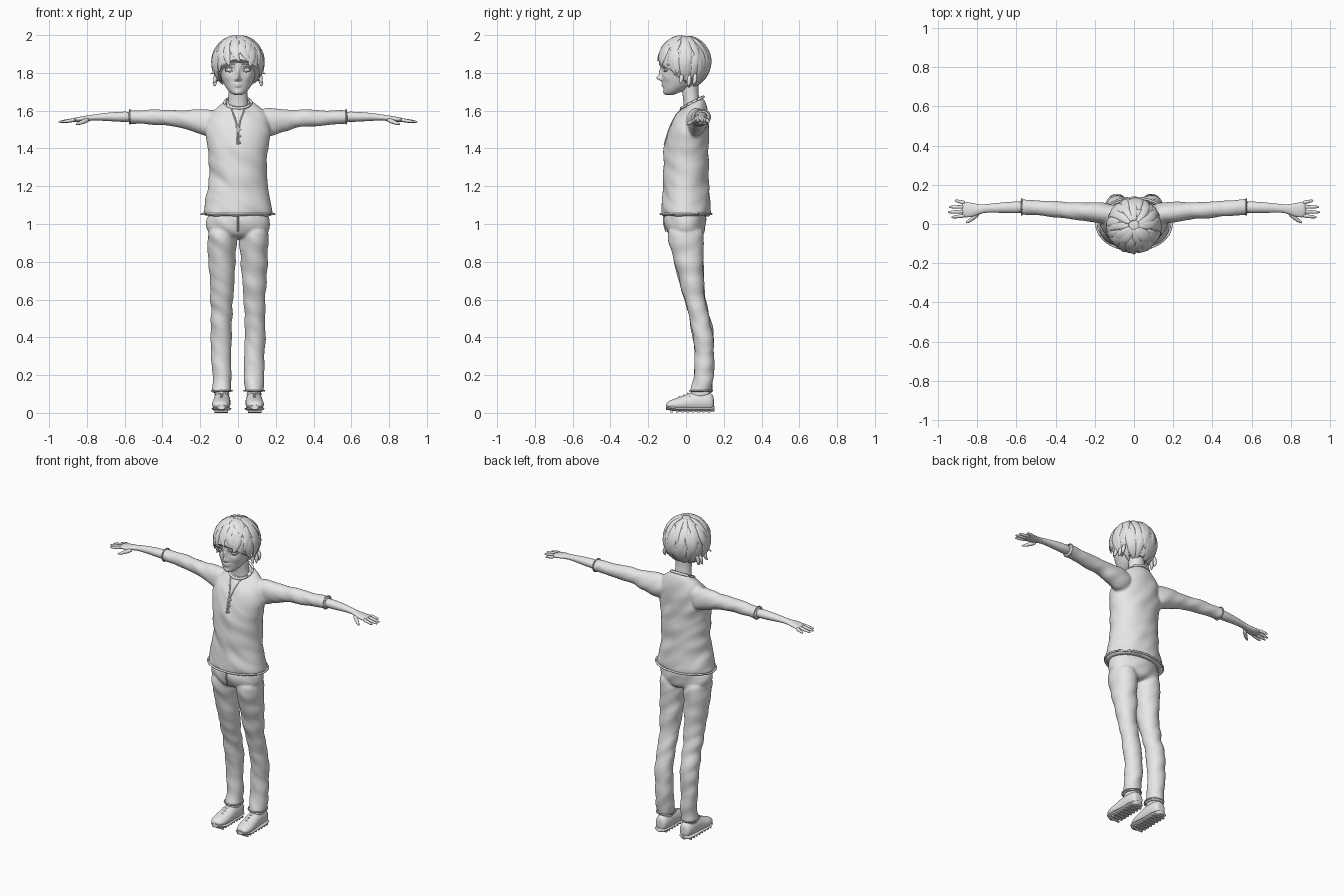
import bpy, bmesh, math, random
from mathutils import Vector as V, noise
from mathutils.bvhtree import BVHTree

random.seed(4)
if "Cube" in bpy.data.objects:
    bpy.data.objects.remove(bpy.data.objects["Cube"])

grey = bpy.data.materials.new("plain grey")
grey.use_nodes = True
grey.diffuse_color = (0.8, 0.8, 0.8, 1)
grey.node_tree.nodes["Principled BSDF"].inputs["Base Color"].default_value = grey.diffuse_color


def sweep(bm, rings, n=16, caps=True):
    """Skin a row of elliptical rings given as (centre, u axis, v axis)."""
    rows = []
    for c, u, v in rings:
        angles = [math.tau * i / n for i in range(n)]
        rows.append([bm.verts.new(c + u * math.cos(a) + v * math.sin(a)) for a in angles])
    for r, s in zip(rows, rows[1:]):
        for i in range(n):
            j = (i + 1) % n
            bm.faces.new((r[i], r[j], s[j], s[i]))
    if caps:
        bm.faces.new(rows[0][::-1])
        bm.faces.new(rows[-1])


def upright(rings, tilt=0):
    """Rings stacked along z: (z, x, y, half width, half depth)."""
    return [(V((x, y, z)), V((a, 0, 0)), V((0, b, tilt * max(0, z - 1.5)))) for z, x, y, a, b in rings]


def sideways(rings):
    """Rings along x: (x, y, z, half depth, half height)."""
    return [(V((x, y, z)), V((0, a, 0)), V((0, 0, b))) for x, y, z, a, b in rings]


def tube(bm, pts, radii, n=8):
    pts = [V(p) for p in pts]
    rings = []
    for i, p in enumerate(pts):
        t = (pts[min(i + 1, len(pts) - 1)] - pts[max(i - 1, 0)]).normalized()
        ref = V((0, 1, 0)) if abs(t.y) < 0.8 else V((0, 0, 1))
        u = t.cross(ref).normalized()
        rings.append((p, u * radii[i], t.cross(u) * radii[i]))
    sweep(bm, rings, n)


def ball(bm, centre, size):
    made = bmesh.ops.create_uvsphere(bm, u_segments=20, v_segments=12, radius=1)
    for v in made["verts"]:
        v.co = V(centre) + V(a * b for a, b in zip(v.co, size))


def finish(name, bm, mirror=False, sub=0, voxel=0, smooth=0, folds=0, angle=60):
    """Bake the modifiers, add soft cloth folds and shade the part."""
    bmesh.ops.recalc_face_normals(bm, faces=bm.faces)
    mesh = bpy.data.meshes.new(name)
    bm.to_mesh(mesh)
    bm.free()
    ob = bpy.data.objects.new(name, mesh)
    bpy.context.collection.objects.link(ob)
    if mirror:
        ob.modifiers.new("mirror", "MIRROR").use_mirror_merge = False
    if sub:
        ob.modifiers.new("round", "SUBSURF").levels = sub
    if voxel:
        m = ob.modifiers.new("fuse", "REMESH")
        m.mode, m.voxel_size = "VOXEL", voxel
    if smooth:
        m = ob.modifiers.new("soften", "SMOOTH")
        m.factor, m.iterations = 0.5, smooth
    dg = bpy.context.evaluated_depsgraph_get()
    ob.data = bpy.data.meshes.new_from_object(ob.evaluated_get(dg))
    ob.modifiers.clear()
    if folds:
        normals = [v.normal.copy() for v in ob.data.vertices]
        for v, nrm in zip(ob.data.vertices, normals):
            q = V((v.co.x * 8, v.co.y * 8, v.co.z * 14 + v.co.x * 9))
            v.co += nrm * folds * noise.noise(q)
    ob.data.materials.clear()
    ob.data.materials.append(grey)
    bpy.ops.object.select_all(action="DESELECT")
    ob.select_set(True)
    bpy.context.view_layer.objects.active = ob
    bpy.ops.object.shade_smooth_by_angle(angle=math.radians(angle))
    return ob


# Shirt: torso and sleeves fused into one cloth skin
bm = bmesh.new()
sweep(bm, upright([(1.04, 0, 0, .17, .12), (1.045, 0, 0, .188, .13), (1.07, 0, 0, .19, .133),
                   (1.12, 0, 0, .172, .128), (1.2, 0, 0, .158, .124), (1.3, 0, 0, .154, .121),
                   (1.4, 0, 0, .162, .12), (1.48, 0, .01, .176, .112), (1.55, 0, .02, .17, .1),
                   (1.6, 0, .03, .135, .083), (1.63, 0, .033, .09, .067), (1.645, 0, .033, .068, .055)],
                  tilt=.22), 24)
for s in (1, -1):
    sweep(bm, sideways([(s * x, y, z, a, b) for x, y, z, a, b in (
        (.08, .05, 1.53, .05, .06), (.15, .055, 1.535, .057, .08), (.2, .06, 1.54, .052, .069),
        (.29, .066, 1.558, .044, .047), (.45, .076, 1.565, .04, .039), (.56, .087, 1.567, .041, .039),
        (.578, .087, 1.567, .041, .039), (.58, .087, 1.567, .035, .032))]))
shirt = finish("shirt", bm, sub=2, voxel=.007, smooth=5, folds=.008)
tree = BVHTree.FromPolygons([v.co for v in shirt.data.vertices], [p.vertices[:] for p in shirt.data.polygons])


def on_chest(x, z):
    hit = tree.ray_cast(V((x, -1, z)), V((0, 1, 0)))[0]
    return hit if hit else V((x, -.03, z))


# Collar band, neck slit and buttons
bm = bmesh.new()
loop = [math.tau * i / 32 for i in range(33)]
tube(bm, [(.07 * math.cos(a), .033 + .058 * math.sin(a), 1.643 + .03 * math.sin(a)) for a in loop], [.008] * 33)
for s in (1, -1):
    path = [on_chest(s * w, z) for w, z in ((.035, 1.61), (.024, 1.58), (.013, 1.55), (.006, 1.52),
                                            (.005, 1.48), (.004, 1.42))]
    tube(bm, path, [.004] * 6)
for i in range(3):
    ball(bm, on_chest(.01, 1.43 + .035 * i), (.006, .004, .006))
finish("collar_and_placket", bm)

# Hem and sleeve cuff seams
bm = bmesh.new()
tube(bm, [(.192 * math.cos(a), .134 * math.sin(a), 1.053) for a in loop], [.006] * 33)
for s in (1, -1):
    tube(bm, [(s * .572, .087 + .041 * math.cos(a), 1.567 + .038 * math.sin(a)) for a in loop], [.004] * 33)
finish("shirt_seams", bm)

# Trousers: hips and legs fused
bm = bmesh.new()
sweep(bm, upright([(.92, 0, 0, .13, .07), (.95, 0, 0, .163, .1), (1, 0, -.007, .17, .113),
                   (1.09, 0, 0, .165, .112)]), 24)
for s in (1, -1):
    sweep(bm, upright([(z, s * x, y, a, b) for z, x, y, a, b in (
        (1, .085, -.006, .08, .105), (.9, .087, 0, .079, .096), (.8, .085, .013, .074, .08),
        (.7, .085, .03, .066, .066), (.6, .086, .046, .06, .057), (.52, .087, .07, .057, .058),
        (.42, .09, .09, .059, .057), (.3, .089, .098, .056, .053), (.2, .087, .095, .053, .05),
        (.13, .085, .083, .053, .058), (.11, .085, .08, .053, .06), (.108, .085, .08, .045, .05))]))
finish("trousers", bm, sub=2, voxel=.007, smooth=4, folds=.009)

# Fly seam and trouser cuffs
bm = bmesh.new()
tube(bm, [(0, -.119, 1.04), (0, -.118, 1), (0, -.106, .96)], [.004] * 3)
for s in (1, -1):
    tube(bm, [(s * .085 + .054 * math.cos(a), .08 + .06 * math.sin(a), .117) for a in loop], [.004] * 33)
finish("trouser_seams", bm)

# Shoes: rounded upper, flat sole, treads and laces
bm = bmesh.new()
sweep(bm, [(V((x, y, z)), V((a, 0, 0)), V((0, 0, b))) for y, x, z, a, b in (
    (-.105, .093, .04, .02, .012), (-.09, .092, .042, .04, .024), (-.05, .09, .045, .051, .034),
    (0, .087, .05, .048, .046), (.04, .085, .06, .046, .056), (.1, .085, .06, .046, .056),
    (.14, .085, .055, .037, .048), (.148, .085, .05, .02, .03))])
for v in bm.verts:
    v.co.z = max(v.co.z, .02)
sweep(bm, upright([(.07, .085, .075, .043, .06), (.13, .085, .075, .042, .055)]))
finish("shoes", bm, mirror=True, sub=2)
bm = bmesh.new()
outline = ((-.106, .02), (-.09, .042), (-.05, .053), (0, .048), (.05, .045), (.1, .046), (.14, .038), (.152, .018))
sweep(bm, [(V((.088, y, .02 + max(0, -y - .04) * .15)), V((w, 0, 0)), V((0, 0, .013))) for y, w in outline], 12)
for i in range(8):
    y = -.075 + .028 * i
    tube(bm, [(.052, y, .008), (.124, y, .008)], [.008] * 2, 6)
finish("soles", bm, mirror=True, angle=40)
bm = bmesh.new()
for i in range(3):
    y, z = -.035 + .022 * i, .08 + .009 * i
    tube(bm, [(.055, y + .01, z - .014), (.087, y, z + .004), (.119, y + .01, z - .014)], [.005] * 3)
finish("laces", bm, mirror=True)

# Forearms with palms, fingers and thumbs
bm = bmesh.new()
sweep(bm, sideways([(.54, .086, 1.567, .035, .032), (.65, .084, 1.568, .029, .026), (.74, .081, 1.566, .022, .018),
                    (.78, .077, 1.562, .022, .015), (.815, .071, 1.557, .034, .015),
                    (.86, .073, 1.552, .042, .012), (.88, .075, 1.549, .039, .009)]))
for y0, y1, tip in ((.108, .12, .915), (.087, .087, .945), (.064, .06, .95), (.043, .034, .932)):
    pts = [V((.86, y0, 1.552)).lerp(V((tip, y1, 1.54)), t) for t in (0, .35, .7, .95, 1)]
    tube(bm, pts, [.011, .01, .009, .006, .002])
tube(bm, [(.79, .06, 1.553), (.815, .035, 1.543), (.84, .016, 1.533), (.86, .004, 1.527)], [.014, .013, .01, .004])
finish("arms_and_hands", bm, mirror=True, sub=1)

# Neck
bm = bmesh.new()
sweep(bm, upright([(1.58, 0, .035, .06, .05), (1.63, 0, .033, .056, .046), (1.67, 0, .026, .05, .043),
                   (1.72, 0, .02, .05, .045), (1.78, 0, .02, .055, .05)]))
finish("neck", bm, sub=2)

# Head, with the features pushed out of a smooth skull
bm = bmesh.new()
sweep(bm, upright([(1.682, 0, -.088, .018, .018), (1.69, 0, -.078, .036, .036), (1.71, 0, -.06, .056, .06),
                   (1.74, 0, -.036, .076, .087), (1.78, 0, -.024, .092, .103), (1.82, 0, -.015, .105, .118),
                   (1.88, 0, -.01, .118, .126), (1.94, 0, -.01, .095, .105), (1.975, 0, -.01, .05, .06)]), 24)
head = finish("head", bm, sub=3)
features = ((0, 1.772, .011, .014, .027), (0, 1.8, .009, .025, .014), (.013, 1.766, .008, .007, .008),
            (0, 1.741, .02, .006, .008), (0, 1.73, .016, .005, .008), (0, 1.695, .022, .012, .006),
            (.043, 1.816, .024, .015, -.011), (.045, 1.843, .03, .009, .005), (.058, 1.775, .022, .02, .005))
for v in head.data.vertices:
    if v.co.y < -.03:
        v.co.y -= sum(h * math.exp(-((abs(v.co.x) - x) / w) ** 2 - ((v.co.z - z) / t) ** 2)
                      for x, z, w, t, h in features)

# Eyes with lids and brows, ears
bm = bmesh.new()
ball(bm, (.043, -.097, 1.816), (.024, .02, .014))
finish("eyes", bm, mirror=True)
bm = bmesh.new()
arc = [math.pi * i / 8 for i in range(9)]
for lift, r in ((.013, .003), (-.011, .002)):
    tube(bm, [(.043 - .025 * math.cos(a), -.106 - .013 * math.sin(a) + .004 * math.cos(a + math.pi),
               1.816 + lift * math.sin(a)) for a in arc], [r] * 9)
tube(bm, [(.02, -.134, 1.843), (.045, -.131, 1.85), (.07, -.113, 1.845)], [.003, .005, .002])
finish("eyelids_and_brows", bm, mirror=True)
bm = bmesh.new()
ball(bm, (.106, .005, 1.79), (.014, .024, .033))
finish("ears", bm, mirror=True)


# Hair: a fitted cap with layered, pointed locks
def scalp(th, a, out=1.0):
    d = V((math.sin(th) * math.sin(a), -math.sin(th) * math.cos(a), math.cos(th)))
    return V((d.x * .136, d.y * .139, d.z * .14)) * out + V((0, -.01, 1.855))


def hairline(a):
    back = (1 - math.cos(a)) / 2
    return 1.45 + 1.05 * min(1, back * 1.45) ** 0.8


bm = bmesh.new()
cols, rows = 96, 18
grid = [[bm.verts.new(scalp(.02 + (hairline(math.tau * i / cols) - .02) * j / rows, math.tau * i / cols,
                            1 + .018 * j / rows * math.sin(math.tau * i / cols * 13 + j * .25)))
         for i in range(cols)] for j in range(rows + 1)]
for r, s in zip(grid, grid[1:]):
    for i in range(cols):
        bm.faces.new((r[i], s[i], s[(i + 1) % cols], r[(i + 1) % cols]))
bm.faces.new(grid[0])
bm.faces.new(grid[-1][::-1])
finish("hair_cap", bm, smooth=1)

bm = bmesh.new()
for layer, count in enumerate((26, 20, 12)):
    for k in range(count):
        a0 = math.tau * (k + random.uniform(-.3, .3)) / count
        end = hairline(a0) * (1.07, .85, .6)[layer] + random.uniform(-.08, .1)
        start, curl = end * (.45, .3, .12)[layer], random.uniform(-.35, .35)
        width = random.uniform(.018, .026)
        rings = []
        for j in range(9):
            t = j / 8
            th, a = start + (end - start) * t, a0 + curl * t * t
            flare = .05 * max(0, t - .6) * (1 + abs(math.sin(a0))) if layer == 0 else 0
            p = scalp(th, a, .985 + .012 * layer + flare)
            w = width * (.08 + math.sin(math.pi * min(1, .12 + t * .86)) ** .7)
            side = V((math.cos(a), math.sin(a), 0))
            rings.append((p, side * w, (p - V((0, -.01, 1.855))).normalized() * w * .35))
        sweep(bm, rings, 8)
# Loose tufts curling out below the ears
for s in (1, -1):
    for y, z, out in ((-.02, 1.75, .135), (.02, 1.735, .128), (.05, 1.74, .12), (-.04, 1.8, .15)):
        tube(bm, [(s * .108, y, z + .06), (s * .122, y - .003, z + .025), (s * .12, y - .006, z + .005),
                  (s * out, y - .012, z - .008)], [.008, .014, .01, .001])
finish("hair_locks", bm, sub=1)
